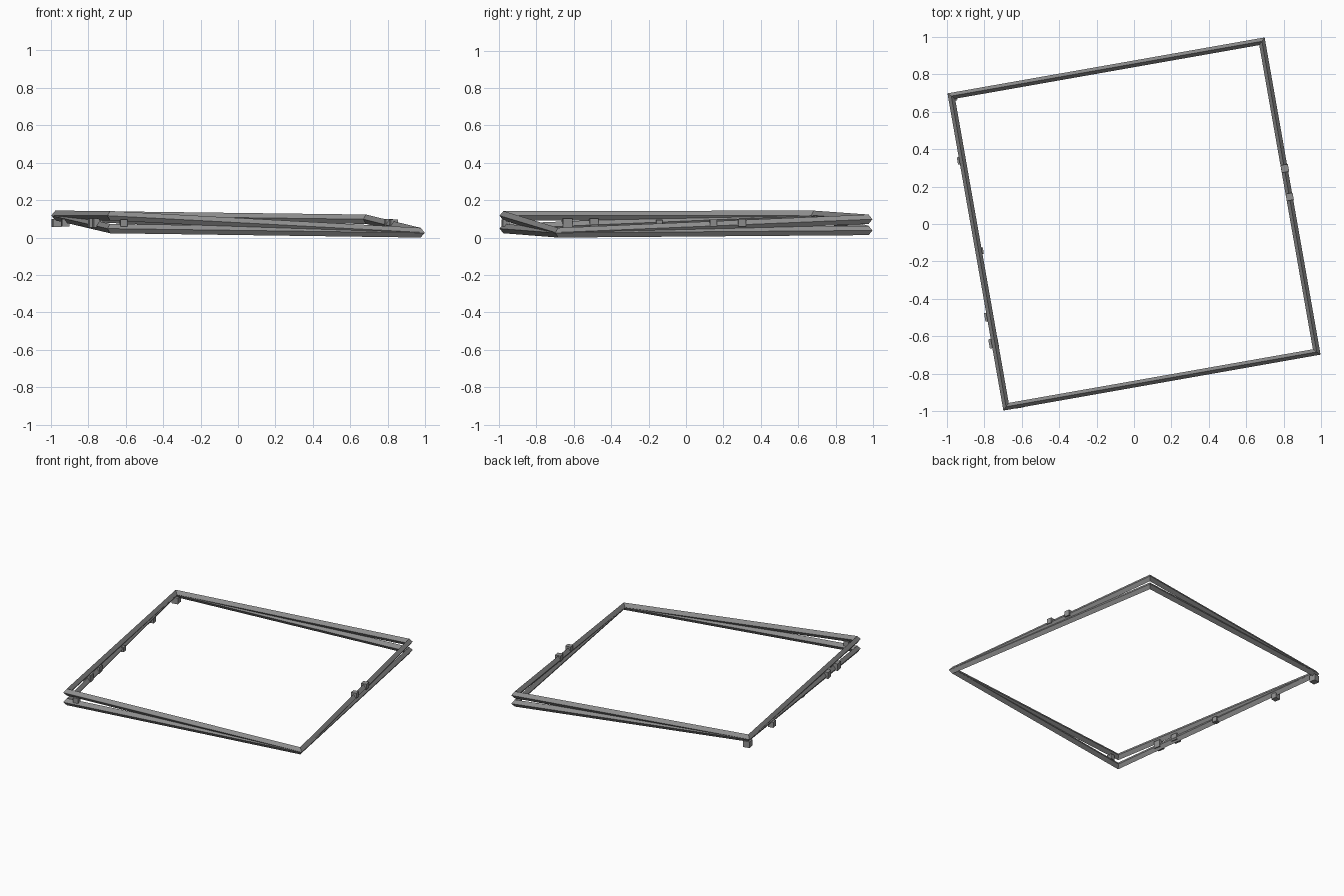
import bpy, bmesh, math
from mathutils import Matrix, Vector

if "Cube" in bpy.data.objects:
    bpy.data.objects.remove(bpy.data.objects["Cube"])

grey = bpy.data.materials.new("mid grey")
grey.diffuse_color = (0.28, 0.28, 0.28, 1)
grey.use_nodes = True
grey.node_tree.nodes["Principled BSDF"].inputs["Base Color"].default_value = grey.diffuse_color

RADIUS, TUBE = 1.192, 0.025   # corner distance from centre, bar half-thickness
START = math.radians(-35)


def finish(name, bm):
    bmesh.ops.recalc_face_normals(bm, faces=bm.faces)
    mesh = bpy.data.meshes.new(name)
    bm.to_mesh(mesh)
    bm.free()
    mesh.materials.append(grey)
    ob = bpy.data.objects.new(name, mesh)
    bpy.context.collection.objects.link(ob)


def frame(name, heights):
    """Square loop of diamond-section bars with mitred corners."""
    bm = bmesh.new()
    rings = []
    for i, z in enumerate(heights):
        a = START + i * math.pi / 2
        ring = []
        for j in range(4):
            b = j * math.pi / 2
            r = RADIUS + TUBE * math.cos(b)
            ring.append(bm.verts.new((r * math.cos(a), r * math.sin(a),
                                      z + TUBE * math.sin(b))))
        rings.append(ring)
    for i in range(4):
        p, q = rings[i], rings[(i + 1) % 4]
        for j in range(4):
            k = (j + 1) % 4
            bm.faces.new((p[j], q[j], q[k], p[k]))
    finish(name, bm)


# Corner heights: right-front, back, left, front
frame("upper_frame", (0.027, 0.098, 0.119, 0.117))
frame("lower_frame", (0.025, 0.038, 0.117, 0.048))

# Small spacer blocks between the two frames: x, y, size
blocks = [(-0.97, 0.68, 0.045), (-0.924, 0.34, 0.04), (-0.822, -0.145, 0.034),
          (-0.775, -0.495, 0.046), (-0.75, -0.637, 0.05), (-0.612, -0.965, 0.036),
          (0.806, 0.297, 0.04), (0.832, 0.145, 0.038)]
for n, (x, y, s) in enumerate(blocks, 1):
    bm = bmesh.new()
    bmesh.ops.create_cube(bm, size=s, matrix=Matrix.Translation(Vector((x, y, 0.078)))
                          @ Matrix.Rotation(math.radians(10), 4, 'Z'))
    finish(f"spacer_block_{n}", bm)
